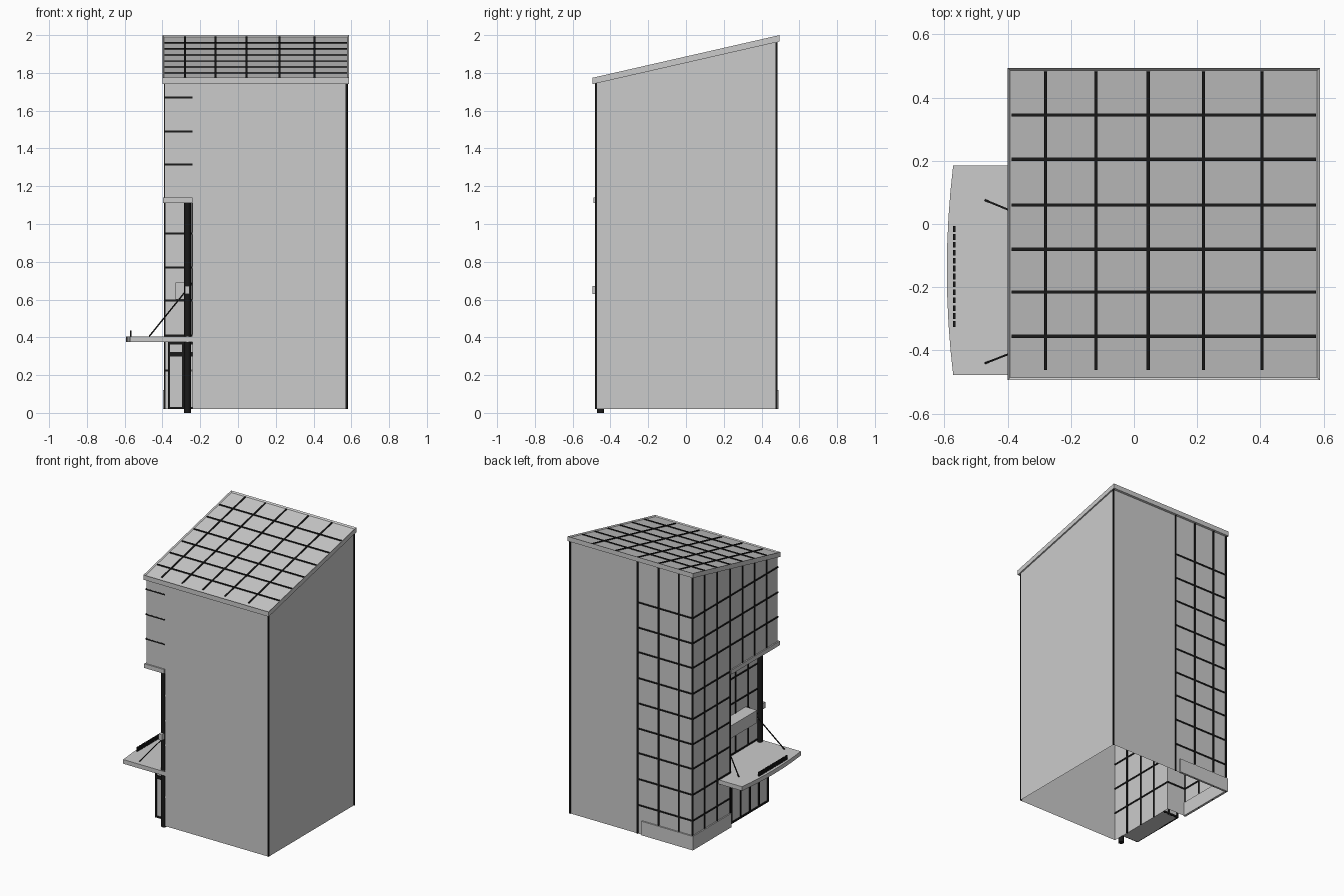
import bpy, bmesh, math
from mathutils import Vector, Matrix

if "Cube" in bpy.data.objects:
    bpy.data.objects.remove(bpy.data.objects["Cube"])

dark = bpy.data.materials.new("dark_frame")
dark.diffuse_color = (0.01, 0.01, 0.01, 1)
dark.use_nodes = True
dark.node_tree.nodes["Principled BSDF"].inputs["Base Color"].default_value = dark.diffuse_color

X0, X1, Y0, Y1 = -0.388, 0.578, -0.48, 0.48   # outer walls
XR, YR, ZR = -0.24, 0.06, 1.11                # entrance recess
Z0 = 0.02
SLOPE = 0.228


def roof_z(y, top=1.887):
    return top + SLOPE * y


def finish(name, bm, mat=None):
    me = bpy.data.meshes.new(name)
    bm.to_mesh(me)
    bm.free()
    ob = bpy.data.objects.new(name, me)
    bpy.context.collection.objects.link(ob)
    if mat:
        me.materials.append(mat)
    return ob


def boxes(name, items, mat=None):
    """Axis-aligned boxes given as (x0, x1, y0, y1, z0, z1)."""
    bm = bmesh.new()
    for a, b, c, d, e, f in items:
        m = Matrix.Translation(((a + b) / 2, (c + d) / 2, (e + f) / 2)) @ Matrix.Diagonal((b - a, d - c, f - e, 1))
        bmesh.ops.create_cube(bm, size=1, matrix=m)
    return finish(name, bm, mat)


def bars(name, segs, t=0.01, mat=dark):
    """Square bars between pairs of points."""
    bm = bmesh.new()
    for p, q in segs:
        p, q = Vector(p), Vector(q)
        d = q - p
        side = d.cross(Vector((0, 0, 1)))
        side = side.normalized() if side.length > 1e-5 else Vector((1, 0, 0))
        up = side.cross(d.normalized())
        rot = Matrix((side, d.normalized(), up)).transposed().to_4x4()
        m = Matrix.Translation((p + q) / 2) @ rot @ Matrix.Diagonal((t, d.length, t, 1))
        bmesh.ops.create_cube(bm, size=1, matrix=m)
    return finish(name, bm, mat)


def prism(name, outline, z0, z1):
    bm = bmesh.new()
    f = bm.faces.new([bm.verts.new((x, y, z0)) for x, y in outline])
    r = bmesh.ops.extrude_face_region(bm, geom=[f])
    bmesh.ops.translate(bm, vec=(0, 0, z1 - z0), verts=[v for v in r["geom"] if isinstance(v, bmesh.types.BMVert)])
    bmesh.ops.recalc_face_normals(bm, faces=bm.faces)
    return finish(name, bm)


# Wall shell, open at the bottom, with the recessed entrance corner
bm = bmesh.new()
zf, zb = roof_z(Y0, 1.865), roof_z(Y1, 1.865)
for face in (
    [(XR, Y0, Z0), (X1, Y0, Z0), (X1, Y0, zf), (X0, Y0, zf), (X0, Y0, ZR), (XR, Y0, ZR)],
    [(X1, Y0, Z0), (X1, Y1, Z0), (X1, Y1, zb), (X1, Y0, zf)],
    [(X1, Y1, Z0), (X0, Y1, Z0), (X0, Y1, zb), (X1, Y1, zb)],
    [(X0, Y1, Z0), (X0, YR, Z0), (X0, YR, ZR), (X0, Y0, ZR), (X0, Y0, zf), (X0, Y1, zb)],
    [(X0, YR, Z0), (XR, YR, Z0), (XR, YR, ZR), (X0, YR, ZR)],
    [(XR, YR, Z0), (XR, Y0, Z0), (XR, Y0, ZR), (XR, YR, ZR)],
    [(X0, Y0, ZR), (X0, YR, ZR), (XR, YR, ZR), (XR, Y0, ZR)],
):
    bm.faces.new([bm.verts.new(p) for p in face])
bmesh.ops.remove_doubles(bm, verts=bm.verts, dist=1e-5)
finish("walls", bm)

# Sloped roof slab with a raised rim
bm = bmesh.new()
bmesh.ops.create_cube(bm, size=1, matrix=Matrix.Translation((0.094, 0, 0)) @ Matrix.Diagonal((0.988, 0.988, 0.034, 1)))
top = max(bm.faces, key=lambda f: f.calc_center_median().z)
bmesh.ops.inset_region(bm, faces=[top], thickness=0.012)
bmesh.ops.translate(bm, verts=top.verts, vec=(0, 0, -0.008))
for v in bm.verts:
    v.co.z = roof_z(v.co.y, 1.870) + v.co.z
finish("roof", bm)

# Glazing grid positions
GX = [-0.28, -0.12, 0.045, 0.22, 0.405]
GY = [0.345, 0.205, 0.06, -0.08, -0.215, -0.355]
GZ = [0.225, 0.41, 0.595, 0.77, 0.95, 1.13, 1.315, 1.49, 1.67]

# Roof glazing bars
segs = [((x, -0.46, roof_z(-0.46, 1.879)), (x, 0.482, roof_z(0.482, 1.879))) for x in GX]
segs += [((-0.388, y, roof_z(y, 1.879)), (0.576, y, roof_z(y, 1.879))) for y in GY]
bars("roof_bars", segs)

# Back wall glazing bars
segs = [((x, Y1, Z0), (x, Y1, zb)) for x in GX[:3]]
segs += [((X0, Y1, z), (GX[2], Y1, z)) for z in GZ]
bars("back_glazing_bars", segs)

# Left wall glazing bars, with the short return on the front
segs = [((X0, y, Z0 if y > YR - 0.01 else ZR), (X0, y, roof_z(y, 1.865))) for y in GY]
segs += [((X0, Y1, z), (X0, Y0 if z > ZR else YR, z)) for z in GZ]
segs += [((X0, Y0 + 0.004, z), (XR, Y0 + 0.004, z)) for z in GZ if z > 1.2]
bars("left_glazing_bars", segs)

# Recess glazing bars
segs = [((XR, y, Z0), (XR, y, ZR)) for y in GY[3:]]
for z in GZ[:5]:
    segs += [((XR, YR, z), (XR, Y0, z)), ((X0, YR, z), (XR, YR, z))]
bars("recess_glazing_bars", segs)

# Slim corner posts
posts = [(X1, Y1), (X1 - 0.004, Y0 + 0.004), (X0, Y1)]
bars("corner_posts", [((x, y, Z0), (x, y, roof_z(y, 1.865))) for x, y in posts])

# Trim under the overhang, and the corner plinth
boxes("overhang_trim", [(-0.397, XR, -0.49, Y0 + 0.005, 1.11, 1.14), (-0.397, -0.38, Y0, YR, 1.11, 1.14)])
boxes("plinth", [(-0.397, 0.01, 0.475, 0.49, Z0, 0.12), (-0.397, -0.38, 0.055, 0.48, Z0, 0.12)])

# Round entrance column with a small bracket
bm = bmesh.new()
bmesh.ops.create_cone(bm, cap_ends=True, segments=20, radius1=0.018, radius2=0.018, depth=1.11,
                      matrix=Matrix.Translation((-0.268, -0.452, 0.555)))
col = finish("column", bm, dark)
for p in col.data.polygons:
    p.use_smooth = len(p.vertices) == 4
boxes("column_bracket", [(-0.28, -0.256, -0.494, -0.465, 0.63, 0.672)])

# Canopy with a gently bowed front edge
bow = []
for i in range(9):
    t = -1 + i / 4
    bow.append((-0.592 + 0.02 * t * t, -0.146 + 0.331 * t))
prism("canopy", [(XR, YR), (XR, -0.477)] + bow + [(X0, 0.185), (X0, YR)], 0.375, 0.405)

# Plain upright slats along the canopy edge
boxes("canopy_slats", [(-0.573, -0.565, -0.325 + i * 0.025, -0.307 + i * 0.025, 0.405, 0.435) for i in range(13)], dark)

# Canopy tie rods
bars("tie_rods", [((-0.47, 0.075, 0.405), (XR, -0.02, 0.69)), ((-0.47, -0.44, 0.405), (XR, -0.35, 0.69))], 0.006)

# Box mounted on the recess wall above the canopy
boxes("wall_box", [(-0.33, XR, -0.33, 0.0, 0.6, 0.69)])

# Entrance vestibule under the canopy
VX, VY0, VY1, VZ = -0.365, -0.40, 0.01, 0.375
boxes("vestibule_glass", [(VX, XR, VY0, VY1, Z0, VZ)])
segs = [((VX, VY0 + (VY1 - VY0) * i / 4, Z0), (VX, VY0 + (VY1 - VY0) * i / 4, VZ)) for i in range(5)]
segs += [((-0.29, y, Z0), (-0.29, y, VZ)) for y in (VY0, VY1)]
for z in (Z0 + 0.006, 0.304, 0.316, VZ - 0.006):
    segs += [((VX, VY0, z), (VX, VY1, z))] + [((VX, y, z), (XR, y, z)) for y in (VY0, VY1)]
bars("vestibule_frame", segs, 0.012)
